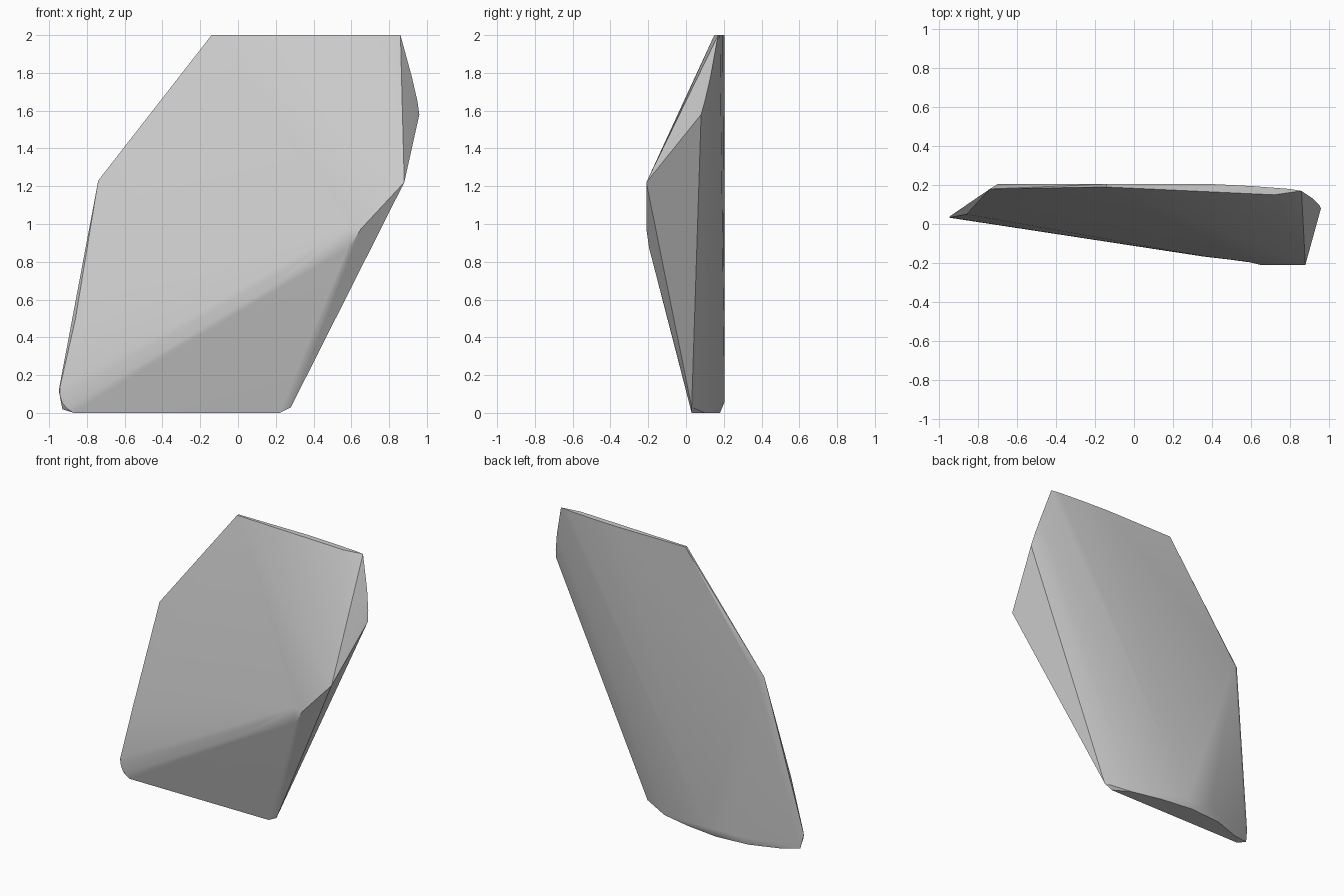
import bpy
import bmesh
from mathutils import Vector

cube = bpy.data.objects.get("Cube")
if cube:
    bpy.data.objects.remove(cube)

stone = bpy.data.materials.new("stone_grey")
stone.use_nodes = True
GREY = (0.6, 0.6, 0.6, 1)
stone.diffuse_color = GREY
stone.node_tree.nodes["Principled BSDF"].inputs["Base Color"].default_value = GREY

# Corners of the chipped front and its edges
front = [(-.14, .19, 2), (.72, .15, 2), (.86, .17, 2), (.88, -.21, 1.22),
         (.61, -.21, .93), (-.74, .18, 1.23), (-.86, .05, .5), (-.96, .03, .06)]
# Curved outline of the base
base = [(.28, .03, .03), (.22, .03, 0), (.1, .1, 0), (-.12, .15, 0), (-.36, .18, 0),
        (-.6, .16, 0), (-.8, .09, 0), (-.87, .03, 0), (-.93, .05, .02)]
# Rounded back and its upper rim
back = [(.96, .08, 1.58), (.95, .1, 1.65), (.92, .13, 1.78), (.8, .18, 2), (.6, .195, 2),
        (.4, .205, 2), (-.14, .205, 2), (-.7, .205, 1.23), (-.3, .205, .06), (-.5, .2, .06)]

# Solid shard wrapped around the corners
bm = bmesh.new()
for p in front + base + back:
    bm.verts.new(p)
hull = bmesh.ops.convex_hull(bm, input=bm.verts)
loose = {v for v in hull["geom_interior"] + hull["geom_unused"]
         if isinstance(v, bmesh.types.BMVert) and v.is_valid}
bmesh.ops.delete(bm, geom=list(loose), context="VERTS")

# Soften the long crease across the front
ends = [Vector(front[4]), Vector(front[7])]
crease = [e for e in bm.edges
          if all(min((v.co - p).length for p in ends) < .01 for v in e.verts)]
if crease:
    bmesh.ops.bevel(bm, geom=crease, offset=.06, offset_type="OFFSET",
                    segments=3, profile=.5, affect="EDGES")
bmesh.ops.recalc_face_normals(bm, faces=bm.faces)

mesh = bpy.data.meshes.new("stone_shard")
bm.to_mesh(mesh)
bm.free()
mesh.materials.append(stone)
shard = bpy.data.objects.new("stone_shard", mesh)
bpy.context.collection.objects.link(shard)

# Smooth the shallow facets and keep the chipped edges crisp
bpy.ops.object.select_all(action="DESELECT")
shard.select_set(True)
bpy.context.view_layer.objects.active = shard
bpy.ops.object.shade_smooth_by_angle(angle=.6)
weighted = shard.modifiers.new("weighted_normals", "WEIGHTED_NORMAL")
weighted.keep_sharp = True
